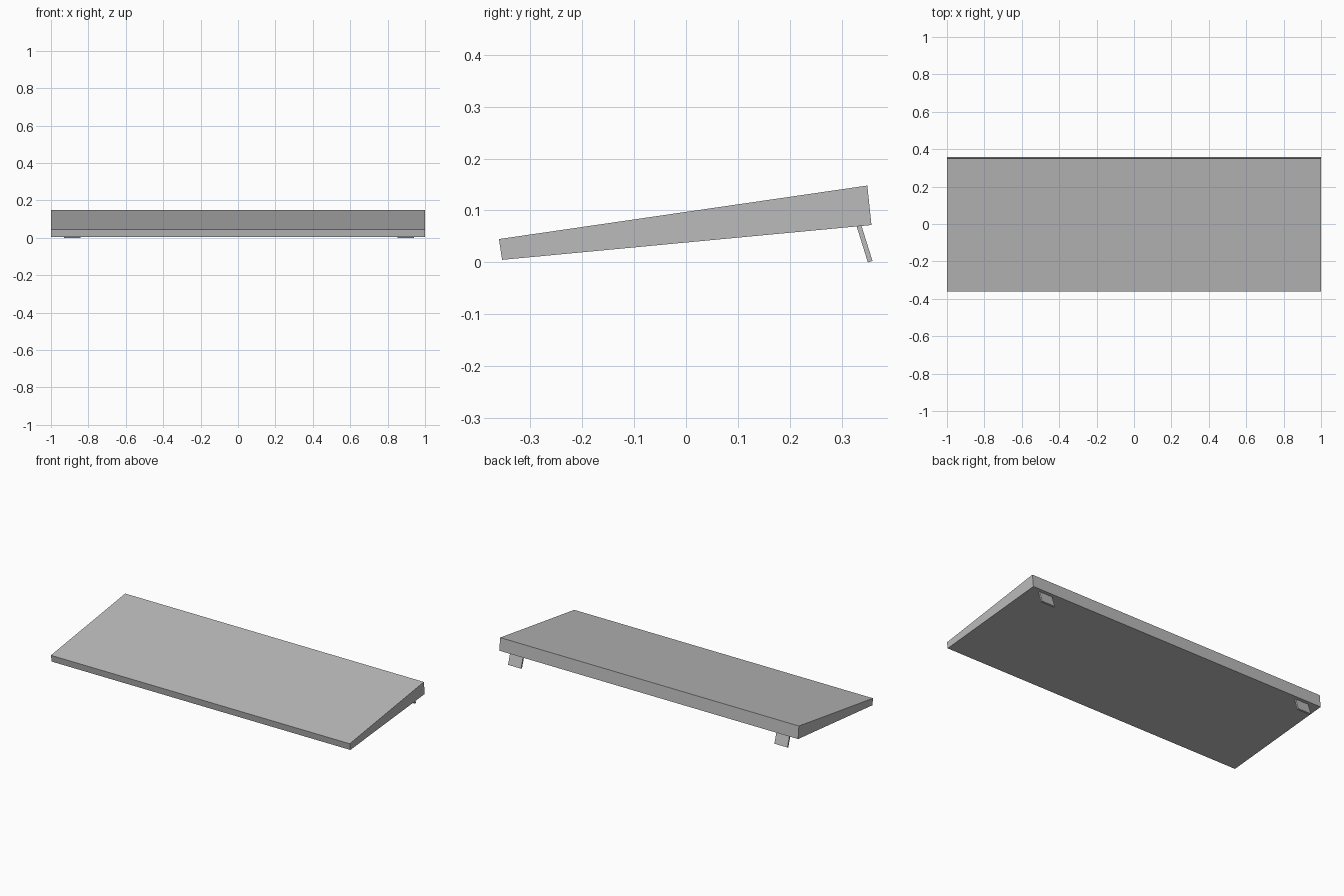
import bpy
import bmesh

cube = bpy.data.objects.get("Cube")
if cube:
    bpy.data.objects.remove(cube, do_unlink=True)

# Single grey plastic
grey = bpy.data.materials.new("mid grey")
grey.use_nodes = True
colour = (0.5, 0.5, 0.5, 1)
grey.diffuse_color = colour
grey.node_tree.nodes["Principled BSDF"].inputs["Base Color"].default_value = colour


def extrude_profile(name, profile, x_min, x_max):
    """Extrude a side profile of (y, z) points along x."""
    bm = bmesh.new()
    face = bm.faces.new([bm.verts.new((x_min, y, z)) for y, z in profile])
    result = bmesh.ops.extrude_face_region(bm, geom=[face])
    verts = [v for v in result["geom"] if isinstance(v, bmesh.types.BMVert)]
    bmesh.ops.translate(bm, verts=verts, vec=(x_max - x_min, 0, 0))
    bmesh.ops.recalc_face_normals(bm, faces=bm.faces)
    mesh = bpy.data.meshes.new(name)
    bm.to_mesh(mesh)
    bm.free()
    mesh.materials.append(grey)
    obj = bpy.data.objects.new(name, mesh)
    bpy.context.collection.objects.link(obj)
    return obj


# Wedge-shaped slab, thicker at the back
slab_profile = [(-0.36, 0.045), (-0.354, 0.005), (0.357, 0.072), (0.349, 0.148)]
extrude_profile("wedge_slab", slab_profile, -1, 1)

# Two thin folding feet slanting backwards, tops sunk slightly into the slab
foot_profile = [(0.328, 0.071), (0.337, 0.073), (0.359, 0.003), (0.35, 0)]
for name, x_min in (("right_foot", -0.93), ("left_foot", 0.853)):
    extrude_profile(name, foot_profile, x_min, x_min + 0.087)
